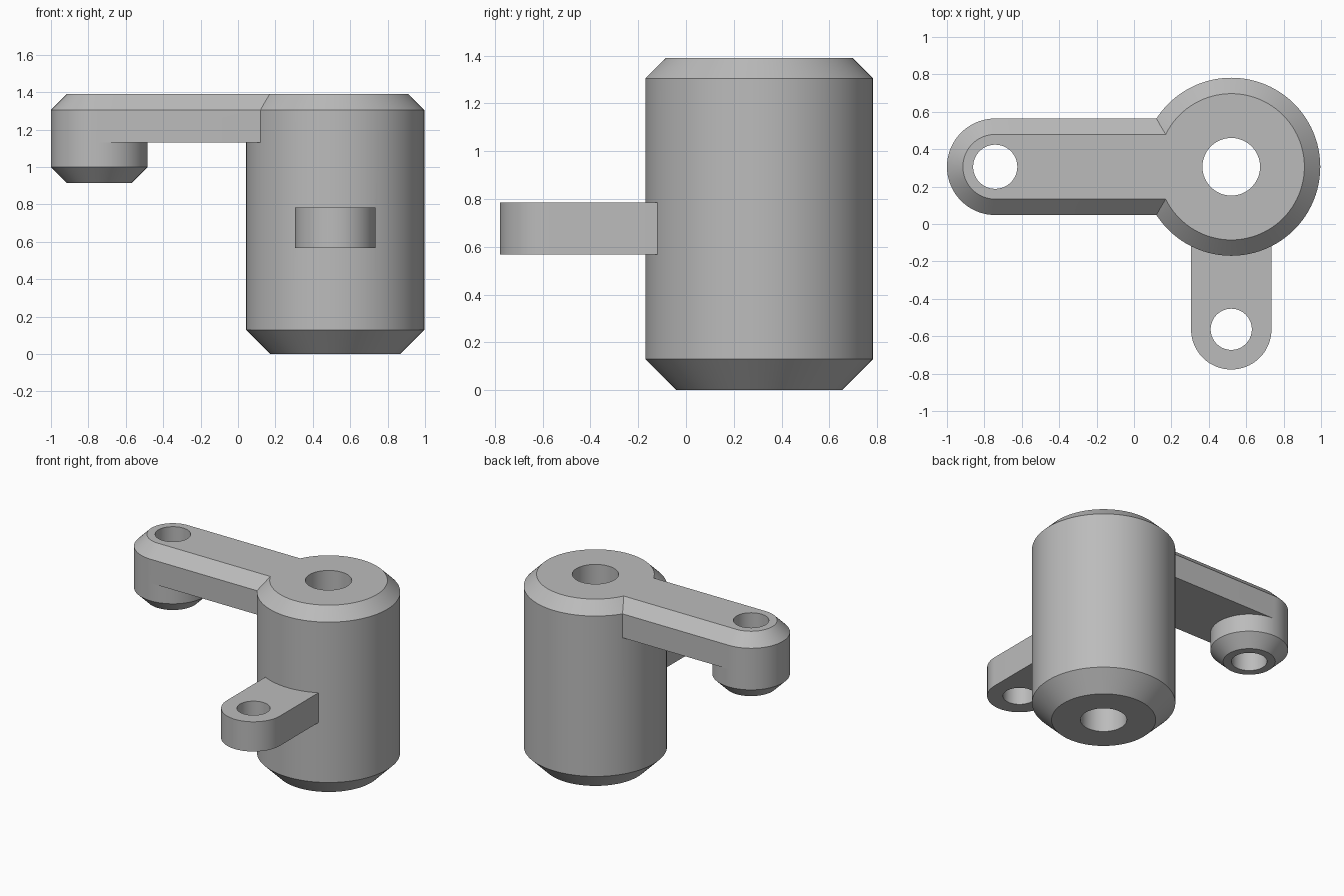
import bpy, bmesh
from math import cos, sin, pi, radians

cube = bpy.data.objects.get("Cube")
if cube:
    bpy.data.objects.remove(cube, do_unlink=True)

SEG = 96
BARREL = (0.52, 0.306)
ARM_EYE = (-0.742, 0.306)
LUG_EYE = (0.52, -0.563)
TOP = 1.39

grey = bpy.data.materials.new("light grey")
grey.use_nodes = True
colour = (0.5, 0.5, 0.5, 1)
grey.diffuse_color = colour
grey.node_tree.nodes["Principled BSDF"].inputs["Base Color"].default_value = colour


def circle(centre, r):
    return [(centre[0] + r * cos(2 * pi * i / SEG),
             centre[1] + r * sin(2 * pi * i / SEG)) for i in range(SEG)]


def tongue(centre, r, length, heading):
    """Strip with a rounded end at centre, running straight along heading."""
    pts = [(r * cos(a), r * sin(a)) for a in
           (pi / 2 + 2 * pi * i / SEG for i in range(SEG // 2 + 1))]
    pts += [(length, -r), (length, r)]
    c, s = cos(heading), sin(heading)
    return [(centre[0] + x * c - y * s, centre[1] + x * s + y * c) for x, y in pts]


def loft(name, outline, levels):
    """Stack outline(radius) at each (radius, z) level and cap both ends."""
    bm = bmesh.new()
    rings = [[bm.verts.new((x, y, z)) for x, y in outline(r)] for r, z in levels]
    n = len(rings[0])
    for low, high in zip(rings, rings[1:]):
        for i in range(n):
            j = (i + 1) % n
            bm.faces.new((low[i], low[j], high[j], high[i]))
    bm.faces.new(rings[0][::-1])
    bm.faces.new(rings[-1])
    mesh = bpy.data.meshes.new(name)
    bm.to_mesh(mesh)
    bm.free()
    mesh.materials.append(grey)
    obj = bpy.data.objects.new(name, mesh)
    bpy.context.collection.objects.link(obj)
    return obj


def combine(target, other, operation):
    mod = target.modifiers.new(other.name, 'BOOLEAN')
    mod.operation, mod.solver, mod.object = operation, 'EXACT', other
    bpy.context.view_layer.objects.active = target
    bpy.ops.object.modifier_apply(modifier=mod.name)
    bpy.data.objects.remove(other, do_unlink=True)


# Barrel with chamfered ends
body = loft("bracket_body", lambda r: circle(BARREL, r),
            [(0.346, 0), (0.476, 0.13), (0.476, 1.305), (0.391, TOP)])

# Top arm, boss under its eye, and the front lug
arm = loft("top_arm", lambda r: tongue(ARM_EYE, r, 1.04, 0),
           [(0.258, 1.13), (0.258, 1.305), (0.173, TOP)])
boss = loft("arm_boss", lambda r: circle(ARM_EYE, r),
            [(0.173, 0.915), (0.258, 1.0), (0.258, 1.2)])
lug = loft("front_lug", lambda r: tongue(LUG_EYE, r, 0.6, pi / 2),
           [(0.215, 0.567), (0.215, 0.785)])
combine(arm, boss, 'UNION')
combine(body, arm, 'UNION')
combine(body, lug, 'UNION')

# Through holes
for place, radius in ((BARREL, 0.154), (ARM_EYE, 0.118), (LUG_EYE, 0.11)):
    bore = loft("bore", lambda r: circle(place, r), [(radius, -0.2), (radius, 1.6)])
    combine(body, bore, 'DIFFERENCE')

bpy.ops.object.select_all(action='DESELECT')
body.select_set(True)
bpy.context.view_layer.objects.active = body
bpy.ops.object.shade_smooth_by_angle(angle=radians(25))
